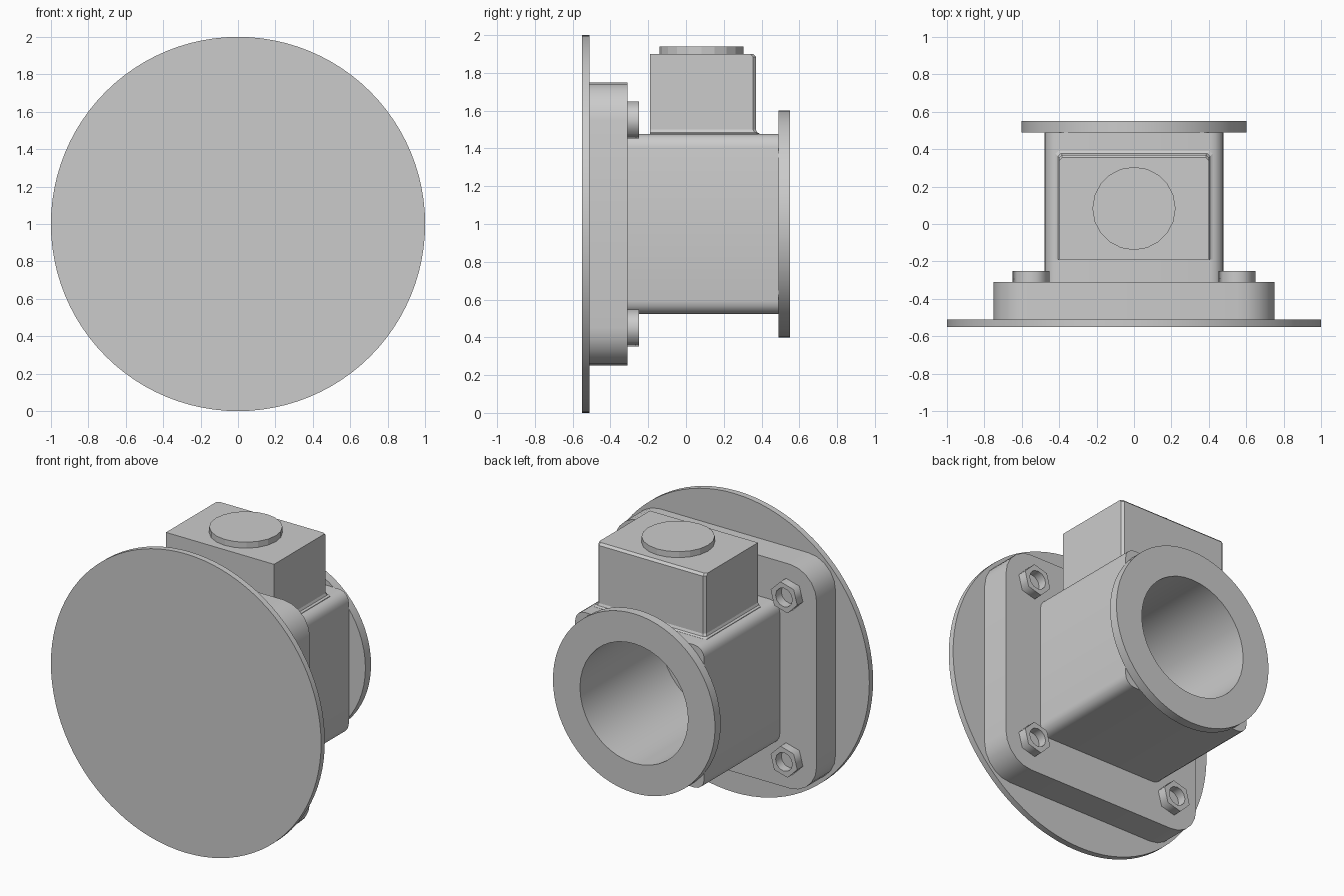
import bpy, bmesh
from math import sin, cos, pi, radians

if "Cube" in bpy.data.objects:
    bpy.data.objects.remove(bpy.data.objects["Cube"])


def circle(r, n, start=0.0):
    return [(r * cos(start + 2 * pi * i / n), r * sin(start + 2 * pi * i / n)) for i in range(n)]


def rounded_square(h, r, seg):
    pts = []
    for k, (sx, sy) in enumerate([(1, 1), (-1, 1), (-1, -1), (1, -1)]):
        for i in range(seg + 1):
            a = pi / 2 * (k + i / seg)
            pts.append((sx * (h - r) + r * cos(a), sy * (h - r) + r * sin(a)))
    return pts


def extrude_y(name, outlines, y0, y1, x=0.0, z=1.0):
    """Fill the outlines (later ones are holes) in the xz plane and extrude along y."""
    cu = bpy.data.curves.new(name, 'CURVE')
    cu.dimensions = '2D'
    cu.fill_mode = 'BOTH'
    cu.extrude = (y1 - y0) / 2
    for pts in outlines:
        sp = cu.splines.new('POLY')
        sp.points.add(len(pts) - 1)
        for p, (u, v) in zip(sp.points, pts):
            p.co = (u, v, 0, 1)
        sp.use_cyclic_u = True
    ob = bpy.data.objects.new(name, cu)
    bpy.context.collection.objects.link(ob)
    ob.location = (x, (y0 + y1) / 2, z)
    ob.rotation_euler = (pi / 2, 0, 0)
    bpy.ops.object.select_all(action='DESELECT')
    bpy.context.view_layer.objects.active = ob
    ob.select_set(True)
    bpy.ops.object.convert(target='MESH')
    return bpy.context.object


# Large front disc and mounting plate
extrude_y("front_disc", [circle(1.0, 96)], -0.55, -0.51)
extrude_y("mounting_plate", [rounded_square(0.75, 0.2, 5)], -0.51, -0.31)

# Bored body and rear flange; the bore ends at the plate
bore = circle(0.4, 40)
extrude_y("body", [rounded_square(0.477, 0.07, 4), bore], -0.31, 0.49)
extrude_y("rear_flange", [circle(0.6, 64), bore], 0.49, 0.55)

# Hollow hex nuts at the plate corners
for sx in (-1, 1):
    for sz in (-1, 1):
        extrude_y("hex_nut", [circle(0.102, 6, radians(15)), circle(0.062, 12)],
                  -0.31, -0.25, sx * 0.55, 1 + sz * 0.55)

# Top box: stacked outlines give a small fillet at the foot and a chamfer at the rear
bm = bmesh.new()
prev = None
for z, flare, cut in [(1.46, 0.02, 0), (1.478, 0.02, 0), (1.485, 0.007, 0),
                      (1.5, 0, 0), (1.885, 0, 0), (1.9, 0, 0.015)]:
    x, back, c = 0.4 + flare, 0.37 + flare - cut, 0.015
    ring = [bm.verts.new((px, py, z)) for px, py in
            [(-x, -0.19), (x, -0.19), (x, back - c), (x - c, back), (c - x, back), (-x, back - c)]]
    if prev:
        for i in range(6):
            j = (i + 1) % 6
            bm.faces.new((prev[i], prev[j], ring[j], ring[i]))
    else:
        bm.faces.new(ring[::-1])
    prev = ring
bm.faces.new(prev)
me = bpy.data.meshes.new("top_box")
bm.to_mesh(me)
bm.free()
bpy.context.collection.objects.link(bpy.data.objects.new("top_box", me))

# Round cap on the box
bpy.ops.mesh.primitive_cylinder_add(vertices=20, radius=0.222, depth=0.04, location=(0, 0.083, 1.92))
bpy.context.object.name = "top_cap"
